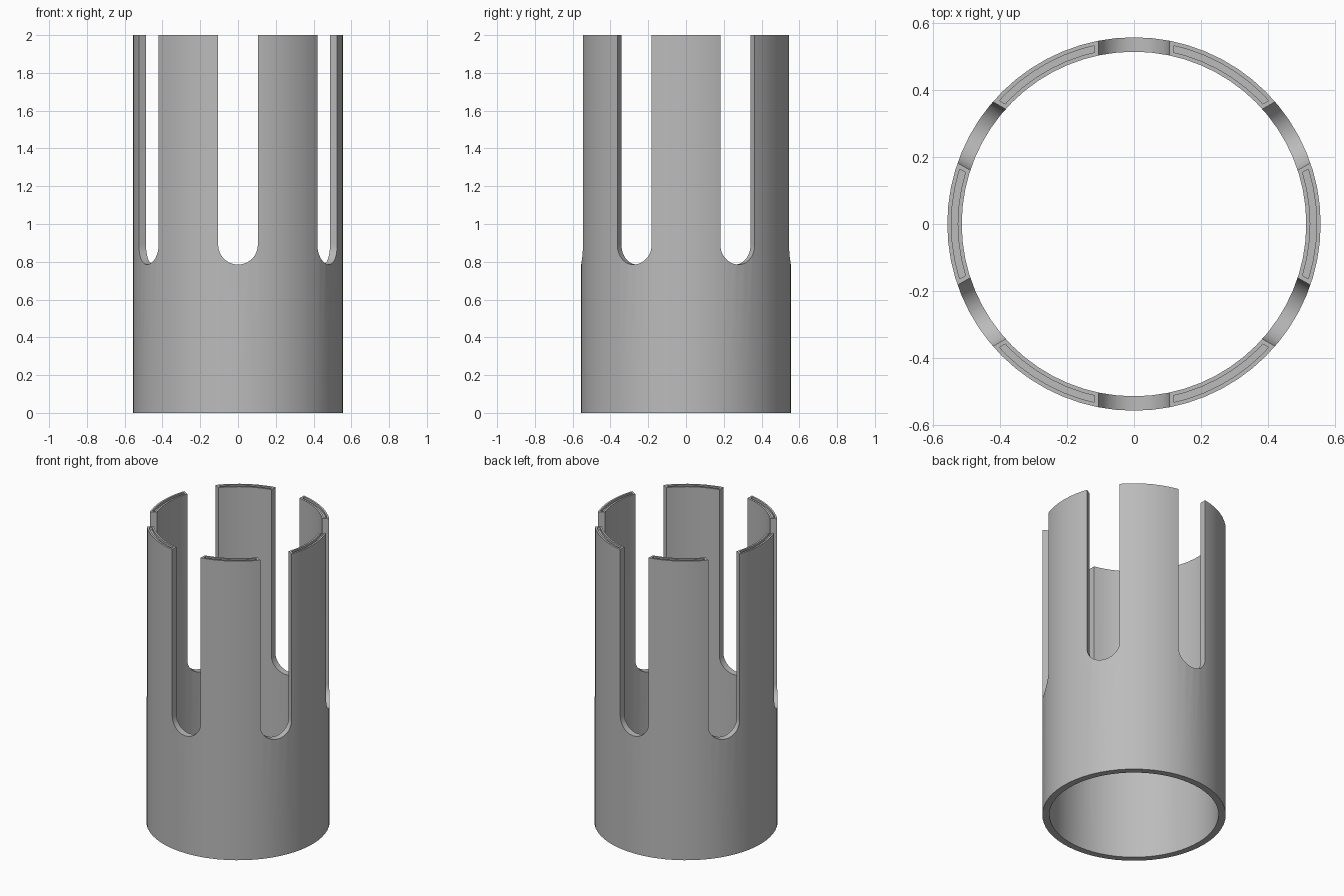
import bpy, bmesh, math
from mathutils import Matrix

SEGMENTS = 64
SLOTS = 6

cube = bpy.data.objects.get("Cube")
if cube:
    bpy.data.objects.remove(cube, do_unlink=True)


def make_object(name, bm):
    bmesh.ops.recalc_face_normals(bm, faces=bm.faces)
    mesh = bpy.data.meshes.new(name)
    bm.to_mesh(mesh)
    bm.free()
    obj = bpy.data.objects.new(name, mesh)
    bpy.context.collection.objects.link(obj)
    return obj


def ring(name, inner, outer, bottom, top):
    """Rectangular section spun into a closed tube."""
    bm = bmesh.new()
    corners = [(inner, bottom), (outer, bottom), (outer, top), (inner, top)]
    loops = []
    for i in range(SEGMENTS):
        a = math.tau * i / SEGMENTS
        loops.append([bm.verts.new((r * math.cos(a), r * math.sin(a), z)) for r, z in corners])
    for i, here in enumerate(loops):
        there = loops[(i + 1) % SEGMENTS]
        for j in range(4):
            k = (j + 1) % 4
            bm.faces.new((here[j], there[j], there[k], here[k]))
    return make_object(name, bm)


def slot_cutter(name, half_width, centre_z):
    """Round-bottomed, open-topped prisms pointing outwards, one per slot."""
    bm = bmesh.new()
    profile = [(half_width, 2.3), (-half_width, 2.3)]
    for i in range(25):
        a = math.pi + math.pi * i / 24
        profile.append((half_width * math.cos(a), centre_z + half_width * math.sin(a)))
    for n in range(SLOTS):
        turn = Matrix.Rotation(math.tau * n / SLOTS, 4, "Z")
        near = [bm.verts.new((x, -0.4, z)) for x, z in profile]
        far = [bm.verts.new((x, -0.7, z)) for x, z in profile]
        bm.faces.new(near)
        bm.faces.new(far[::-1])
        for j in range(len(profile)):
            k = (j + 1) % len(profile)
            bm.faces.new((near[k], near[j], far[j], far[k]))
        bmesh.ops.transform(bm, matrix=turn, verts=near + far)
    cutter = make_object(name, bm)
    cutter.hide_render = True
    return cutter


def cut(target, cutter):
    """Subtract the cutter and discard it."""
    mod = target.modifiers.new("cut", "BOOLEAN")
    mod.operation = "DIFFERENCE"
    mod.solver = "EXACT"
    mod.object = cutter
    bpy.context.view_layer.objects.active = target
    bpy.ops.object.modifier_apply(modifier=mod.name)
    bpy.data.objects.remove(cutter, do_unlink=True)


# Tube with six tall slots leaving six prongs
tube = ring("slotted_tube", 0.513, 0.556, 0, 2)
cut(tube, slot_cutter("slot_cutter", 0.105, 0.89))

# Shallow groove in the top of each prong
groove = ring("groove_cutter", 0.525, 0.544, 1.985, 2.1)
groove.hide_render = True
cut(groove, slot_cutter("groove_end_cutter", 0.118, 0.89))
cut(tube, groove)

# Plain grey finish
grey = bpy.data.materials.new("grey")
colour = (0.5, 0.5, 0.5, 1)
grey.diffuse_color = colour
grey.use_nodes = True
grey.node_tree.nodes["Principled BSDF"].inputs["Base Color"].default_value = colour
tube.data.materials.clear()
tube.data.materials.append(grey)
for face in tube.data.polygons:
    face.material_index = 0

# Smooth walls with crisp rims
bpy.ops.object.select_all(action="DESELECT")
tube.select_set(True)
bpy.context.view_layer.objects.active = tube
bpy.ops.object.shade_smooth_by_angle(angle=math.radians(30))
